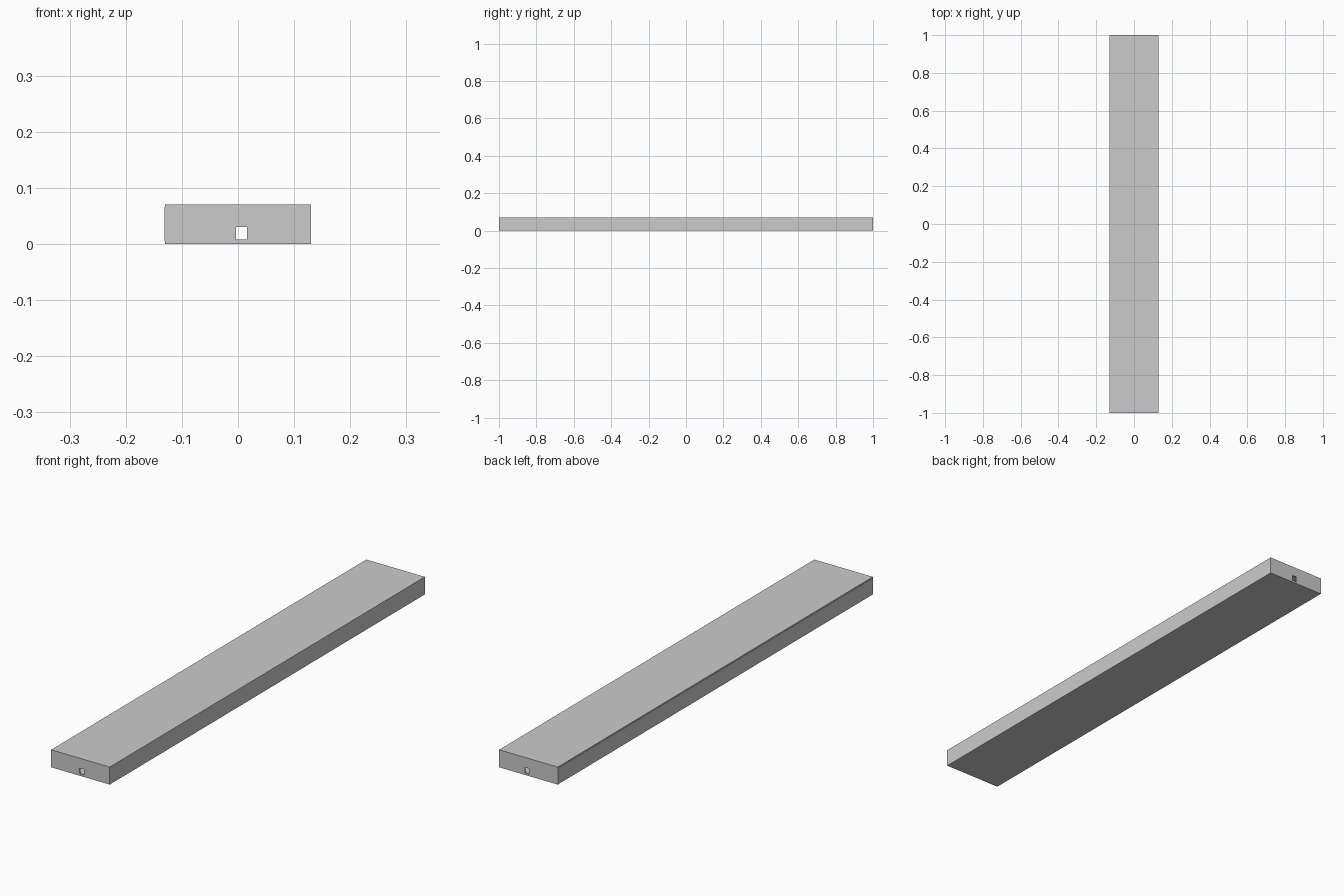
import bpy

if "Cube" in bpy.data.objects:
    bpy.data.objects.remove(bpy.data.objects["Cube"])

W, H, T = 0.13, 0.0705, 0.005   # half width, height, panel thickness


def box(name, x0, x1, y0, y1, z0, z1):
    bpy.ops.mesh.primitive_cube_add(
        size=1, location=((x0 + x1) / 2, (y0 + y1) / 2, (z0 + z1) / 2))
    ob = bpy.context.object
    ob.name = name
    ob.scale = (x1 - x0, y1 - y0, z1 - z0)
    bpy.ops.object.transform_apply(location=False, rotation=False, scale=True)
    return ob


# Top and bottom boards
box("top_panel", -W, W, -1, 1, H - T, H)
box("bottom_panel", -W, W, -1, 1, 0, T)

# Long side boards, the left one standing very slightly proud
box("left_panel", -W - 0.001, -W + T, -1, 1, T, H - T)
box("right_panel", W - T, W, -1, 1, T, H - T)

# Rectangular cable opening, lined up at both ends
cutter = box("cable_hole_cutter", -0.0035, 0.016, -1.1, 1.1, 0.008, 0.0305)
cutter.hide_render = True
cutter.display_type = 'WIRE'

# End boards with the opening cut through
for name, s in (("front_end_panel", -1), ("back_end_panel", 1)):
    y0, y1 = sorted((s, s * (1 - T)))
    end = box(name, -W + T, W - T, y0, y1, T, H - T)
    mod = end.modifiers.new("cable_hole", 'BOOLEAN')
    mod.operation = 'DIFFERENCE'
    mod.solver = 'EXACT'
    mod.object = cutter
    bpy.context.view_layer.objects.active = end
    bpy.ops.object.modifier_apply(modifier=mod.name)

bpy.data.objects.remove(cutter, do_unlink=True)
